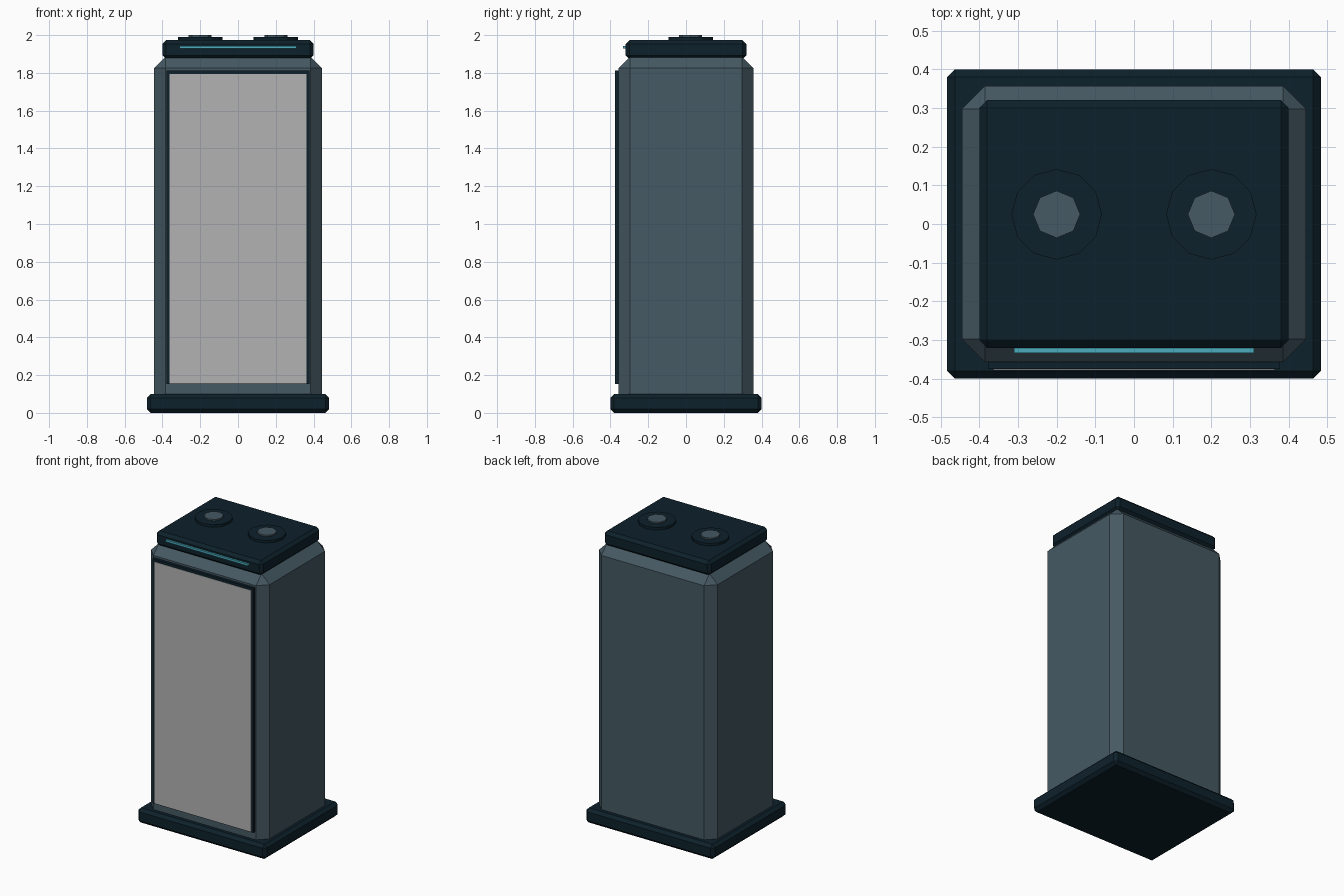
import bpy
import bmesh
from mathutils import Matrix, Vector

if "Cube" in bpy.data.objects:
    bpy.data.objects.remove(bpy.data.objects["Cube"], do_unlink=True)


def material(name, rgb):
    mat = bpy.data.materials.new(name)
    mat.use_nodes = True
    color = (*rgb, 1.0)
    mat.diffuse_color = color
    mat.node_tree.nodes["Principled BSDF"].inputs["Base Color"].default_value = color
    return mat


slate = material("slate grey", (0.06, 0.10, 0.125))
navy = material("dark navy", (0.004, 0.015, 0.024))
grey = material("panel grey", (0.45, 0.45, 0.45))
cyan = material("light cyan", (0.07, 0.42, 0.52))


def finish(bm, name, mat):
    bmesh.ops.recalc_face_normals(bm, faces=bm.faces)
    mesh = bpy.data.meshes.new(name)
    bm.to_mesh(mesh)
    bm.free()
    mesh.materials.append(mat)
    obj = bpy.data.objects.new(name, mesh)
    bpy.context.collection.objects.link(obj)
    return obj


def box(name, mat, low, high, bevel=0):
    """Box between two corners, with an optional single-step chamfer."""
    low, high = Vector(low), Vector(high)
    bm = bmesh.new()
    place = Matrix.Translation((low + high) / 2) @ Matrix.Diagonal((*(high - low), 1))
    bmesh.ops.create_cube(bm, size=1, matrix=place)
    if bevel:
        bmesh.ops.bevel(bm, geom=bm.edges[:], offset=bevel, segments=1,
                        profile=0.5, affect='EDGES')
    return finish(bm, name, mat)


def disc(name, mat, x, y, radius, sides, bottom, top):
    bm = bmesh.new()
    bmesh.ops.create_cone(bm, cap_ends=True, segments=sides, radius1=radius,
                          radius2=radius, depth=top - bottom,
                          matrix=Matrix.Translation((x, y, (bottom + top) / 2)))
    return finish(bm, name, mat)


# Chamfered plinth, cabinet and lid
box("base", navy, (-0.483, -0.4, 0), (0.483, 0.4, 0.1), 0.02)
box("body", slate, (-0.445, -0.357, 0.04), (0.445, 0.357, 1.885), 0.06)
box("lid", navy, (-0.4, -0.32, 1.873), (0.4, 0.32, 1.973), 0.02)

# Front panel and its frame
box("panel_frame", navy, (-0.378, -0.375, 0.152), (0.378, -0.35, 1.812))
box("front_panel", grey, (-0.363, -0.377, 0.155), (0.363, -0.37, 1.794))

# Light strip in front of the lid
box("light_strip", cyan, (-0.31, -0.333, 1.928), (0.31, -0.32, 1.942))

# Two round holders with raised centres
for side, x in (("right", -0.2), ("left", 0.2)):
    disc(side + "_holder", navy, x, 0.025, 0.117, 12, 1.96, 1.99)
    disc(side + "_holder_centre", slate, x, 0.025, 0.061, 8, 1.98, 2.0)
